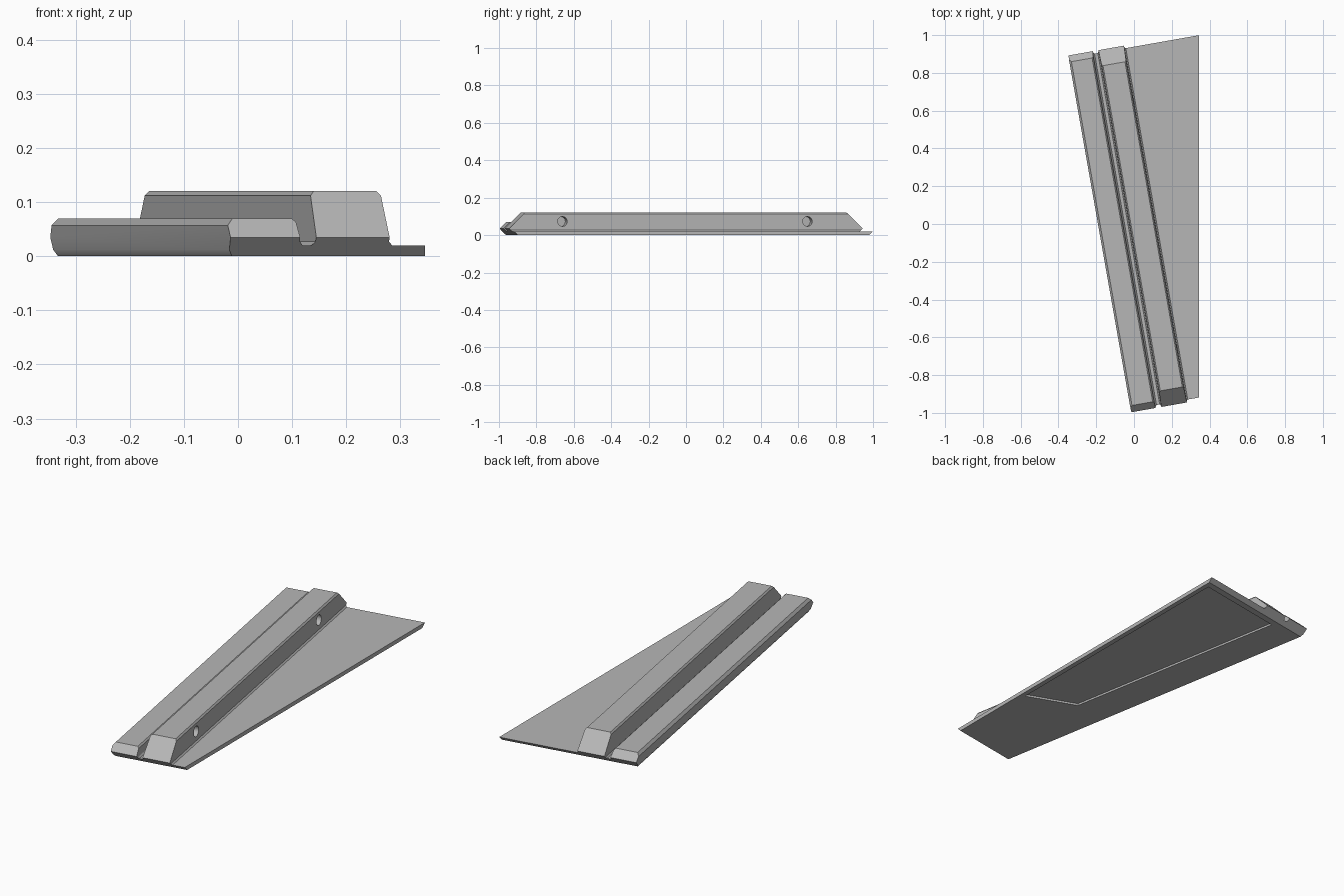
import bpy, bmesh, math
from mathutils import Matrix, Vector

if "Cube" in bpy.data.objects:
    bpy.data.objects.remove(bpy.data.objects["Cube"])

TILT = Matrix.Rotation(math.radians(10), 4, 'Z')   # the rails run 10 degrees off the y axis

grey = bpy.data.materials.new("plain_grey")
grey.diffuse_color = (0.47, 0.47, 0.47, 1)
grey.use_nodes = True
grey.node_tree.nodes["Principled BSDF"].inputs["Base Color"].default_value = grey.diffuse_color


def prism(name, points, place, lo, hi, matrix):
    """Extrude a 2D outline from lo to hi; place(a, b, t) gives the 3D position."""
    bm = bmesh.new()
    ends = [[bm.verts.new(place(a, b, t)) for a, b in points] for t in (lo, hi)]
    bm.faces.new(ends[0])
    bm.faces.new(ends[1][::-1])
    n = len(points)
    for i in range(n):
        j = (i + 1) % n
        bm.faces.new((ends[0][j], ends[0][i], ends[1][i], ends[1][j]))
    bmesh.ops.recalc_face_normals(bm, faces=bm.faces)
    bm.transform(matrix)
    mesh = bpy.data.meshes.new(name)
    bm.to_mesh(mesh)
    bm.free()
    mesh.materials.append(grey)
    ob = bpy.data.objects.new(name, mesh)
    bpy.context.collection.objects.link(ob)
    return ob


def carve(body, cutter, operation):
    mod = body.modifiers.new(cutter.name, 'BOOLEAN')
    mod.operation, mod.solver, mod.object = operation, 'EXACT', cutter
    bpy.context.view_layer.objects.active = body
    bpy.ops.object.modifier_apply(modifier=mod.name)
    bpy.data.objects.remove(cutter)


along_y = lambda a, b, t: Vector((a, t, b))
along_x = lambda a, b, t: Vector((t, a, b))
along_z = lambda a, b, t: Vector((a, b, t))

# Cross-section: low rail, groove, tall rail, flat flange
section = [(-0.178, 0), (-0.185, 0.012), (-0.188, 0.057), (-0.177, 0.07),
           (-0.066, 0.07), (-0.059, 0.063), (-0.055, 0.027), (-0.049, 0.02),
           (-0.032, 0.02), (-0.026, 0.027), (-0.023, 0.112), (-0.016, 0.12),
           (0.102, 0.12), (0.109, 0.112), (0.112, 0.027), (0.119, 0.02),
           (0.7, 0.02), (0.7, 0)]
body = prism("railed_wedge_plate", section, along_y, -1.2, 1.2, TILT)

# Both ends: undercut below, 45 degree slope above
ends = [(-0.944, -0.001), (-0.979, 0.035), (-0.879, 0.135),
        (0.839, 0.135), (0.939, 0.035), (0.904, -0.001)]
carve(body, prism("end_slopes", ends, along_x, -0.5, 0.9, TILT), 'INTERSECT')

# Straight outer edge of the flange
edge = [(0.345, -2), (1.5, -2), (1.5, 2), (0.345, 2)]
carve(body, prism("flange_trim", edge, along_z, -1, 1, Matrix()), 'DIFFERENCE')

# Shallow pocket underneath
pocket = [(0.32, -0.44), (0.066, -0.345), (-0.151, 0.859), (0.32, 0.942)]
carve(body, prism("pocket", pocket, along_z, -0.1, 0.01, Matrix()), 'DIFFERENCE')

# Two blind holes in the side of the tall rail
for y in (-0.69, 0.64):
    ring = [(y + 0.026 * math.cos(math.tau * i / 24),
             0.073 + 0.026 * math.sin(math.tau * i / 24)) for i in range(24)]
    carve(body, prism("hole", ring, along_x, 0.05, 0.3, TILT), 'DIFFERENCE')

# Smooth only the hole walls and small fillets
body.select_set(True)
bpy.context.view_layer.objects.active = body
bpy.ops.object.shade_smooth_by_angle(angle=math.radians(30))
